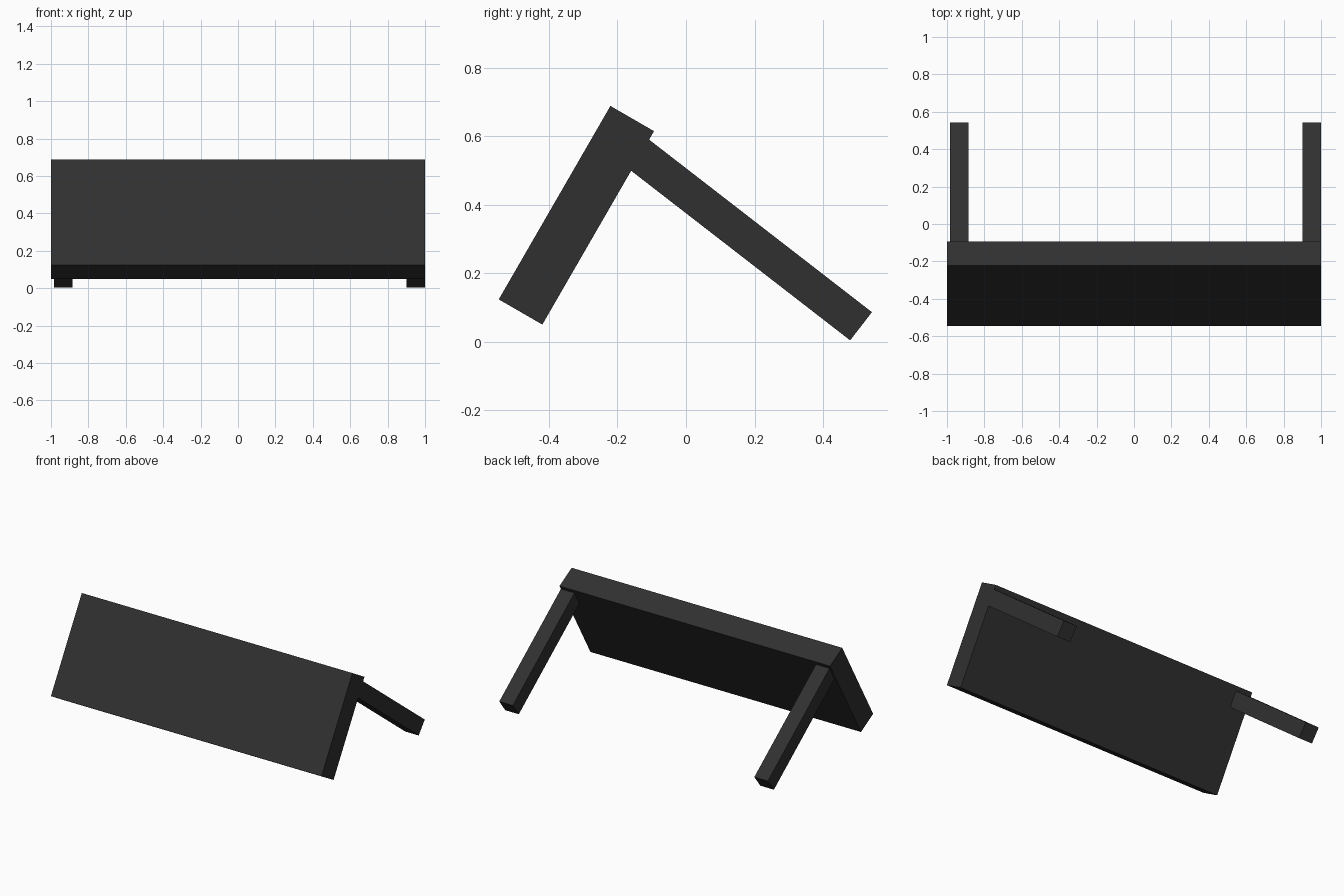
import bpy
from math import radians
from mathutils import Vector, Matrix

cube = bpy.data.objects.get("Cube")
if cube:
    bpy.data.objects.remove(cube, do_unlink=True)

# Single dark finish
charcoal = bpy.data.materials.new("charcoal")
charcoal.use_nodes = True
colour = (0.03, 0.03, 0.03, 1)
charcoal.diffuse_color = colour
charcoal.node_tree.nodes["Principled BSDF"].inputs["Base Color"].default_value = colour


def tilted_box(name, size, centre, tilt):
    """Box tilted about the x axis."""
    bpy.ops.mesh.primitive_cube_add(size=1)
    box = bpy.context.object
    box.name = box.data.name = name
    box.data.transform(Matrix.Diagonal((*size, 1)))
    box.location = centre
    box.rotation_euler.x = radians(tilt)
    box.data.materials.append(charcoal)
    return box


# Leaning front panel
tilted_box("front_panel", (2, 0.147, 0.652), (0, -0.32, 0.369), -30)

# Rear support legs, their upper ends set into the panel
LEG_TILT = -37.75
LEG_LENGTH = 0.86
foot = Vector((0, 0.511, 0.045))
along = Matrix.Rotation(radians(LEG_TILT), 3, "X") @ Vector((0, -1, 0))
for name, x in (("left_leg", 0.95), ("right_leg", -0.935)):
    centre = foot + along * LEG_LENGTH / 2
    centre.x = x
    tilted_box(name, (0.1, LEG_LENGTH, 0.104), centre, LEG_TILT)
